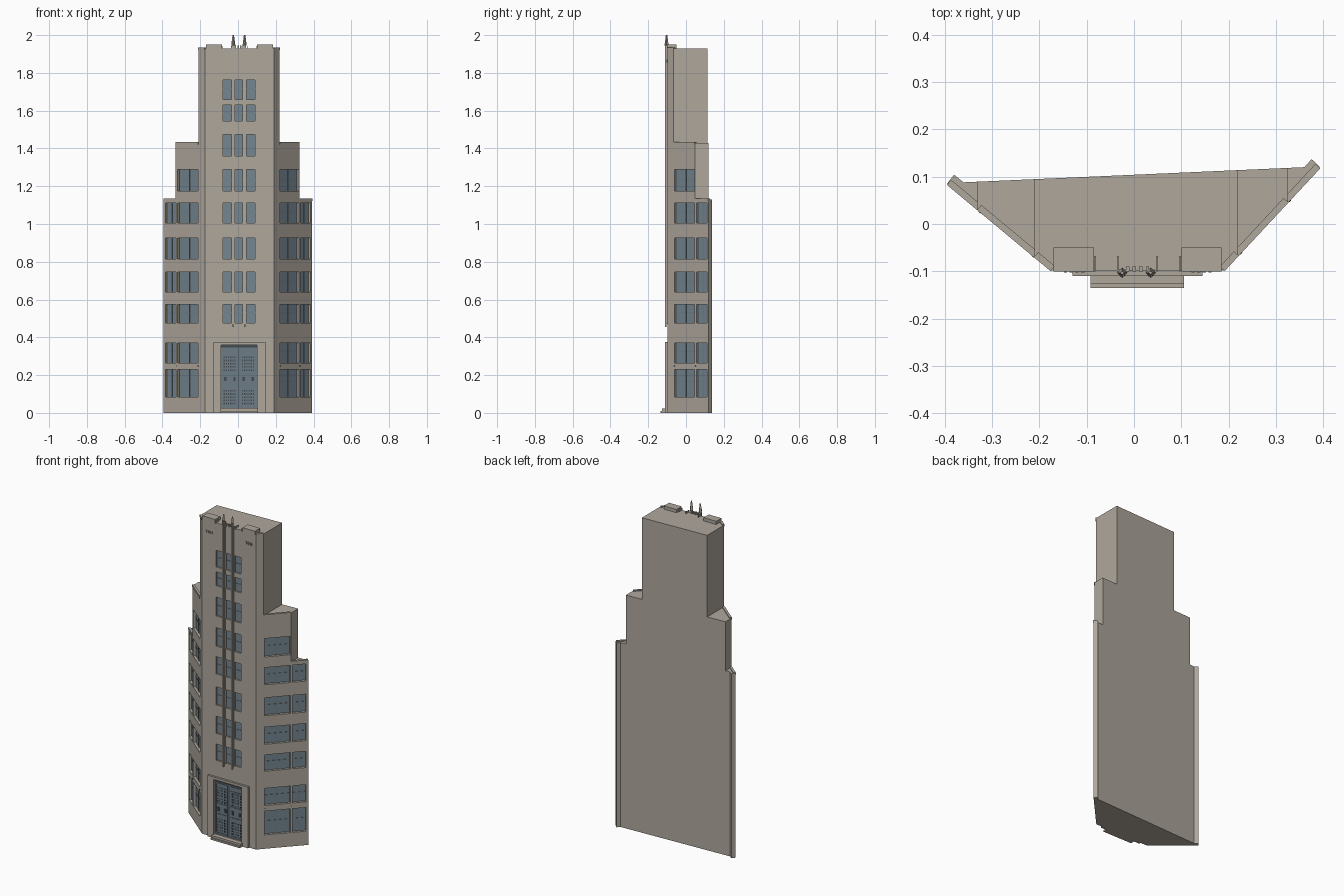
import bpy, bmesh
from mathutils import Vector

cube = bpy.data.objects.get("Cube")
if cube:
    bpy.data.objects.remove(cube, do_unlink=True)


def material(name, rgb):
    m = bpy.data.materials.new(name)
    m.use_nodes = True
    m.diffuse_color = (*rgb, 1)
    m.node_tree.nodes["Principled BSDF"].inputs["Base Color"].default_value = (*rgb, 1)
    return m


STONE = material("warm grey stone", (0.43, 0.39, 0.335))
GLASS = material("blue grey glass", (0.18, 0.238, 0.279))
DOOR = material("door blue grey", (0.15, 0.2, 0.235))
DARK = material("dark metal", (0.06, 0.07, 0.08))


def make_object(name, bm, mat):
    bmesh.ops.recalc_face_normals(bm, faces=bm.faces)
    mesh = bpy.data.meshes.new(name)
    bm.to_mesh(mesh)
    bm.free()
    mesh.materials.append(mat)
    ob = bpy.data.objects.new(name, mesh)
    bpy.context.collection.objects.link(ob)
    return ob


def prism(name, outline, offset, mat):
    bm = bmesh.new()
    face = bm.faces.new([bm.verts.new(p) for p in outline])
    ext = bmesh.ops.extrude_face_region(bm, geom=[face])
    bmesh.ops.translate(bm, vec=offset, verts=[v for v in ext["geom"] if isinstance(v, bmesh.types.BMVert)])
    return make_object(name, bm, mat)


class Wall:
    """Facade plane: u runs along the wall, d sticks out of it."""
    def __init__(self, start, end, flip=1):
        self.o = Vector((*start, 0))
        span = Vector((*end, 0)) - self.o
        self.length = span.length
        self.u = span.normalized()
        self.n = Vector((self.u.y, -self.u.x, 0)) * flip

    def at(self, u, d, z):
        return self.o + self.u * u + self.n * d + Vector((0, 0, z))


def boxes(name, mat, items):
    """One object made of boxes, each (wall, u0, u1, d0, d1, z0, z1)."""
    bm = bmesh.new()
    for w, u0, u1, d0, d1, z0, z1 in items:
        ring = [bm.verts.new(w.at(u, d, z0)) for u, d in ((u0, d0), (u1, d0), (u1, d1), (u0, d1))]
        face = bm.faces.new(ring)
        ext = bmesh.ops.extrude_face_region(bm, geom=[face])
        bmesh.ops.translate(bm, vec=(0, 0, z1 - z0),
                            verts=[v for v in ext["geom"] if isinstance(v, bmesh.types.BMVert)])
    return make_object(name, bm, mat)


def boolean(ob, cutter, operation):
    cutter.hide_render = True
    mod = ob.modifiers.new(operation.lower(), "BOOLEAN")
    mod.object, mod.operation, mod.solver = cutter, operation, "EXACT"
    bpy.context.view_layer.objects.active = ob
    bpy.ops.object.modifier_apply(modifier=mod.name)
    bpy.data.objects.remove(cutter, do_unlink=True)


# Facade planes
LEFT_CORNER, RIGHT_CORNER = (-0.175, -0.098), (0.19, -0.098)
FRONT = Wall((0, -0.098), (1, -0.098))
EAST = Wall(RIGHT_CORNER, (0.393, 0.12))
WEST = Wall(LEFT_CORNER, (-0.395, 0.085), -1)

# Body: footprint prism trimmed by the stepped outline
footprint = [LEFT_CORNER, RIGHT_CORNER, (0.393, 0.12), (0.375, 0.137), (0.36, 0.12),
             (-0.36, 0.088), (-0.38, 0.104), (-0.395, 0.085)]
body = prism("tower_body", [(x, y, 0) for x, y in footprint], (0, 0, 1.93), STONE)
steps = [(-0.5, -0.1), (0.5, -0.1), (0.5, 1.13), (0.325, 1.13), (0.325, 1.43), (0.22, 1.43), (0.22, 2.1),
         (-0.21, 2.1), (-0.21, 1.43), (-0.33, 1.43), (-0.33, 1.13), (-0.5, 1.13)]
boolean(body, prism("step_outline", [(x, -0.5, z) for x, z in steps], (0, 1, 0), STONE), "INTERSECT")

# Window openings
upper = [(0.475, 0.575), (0.64, 0.745), (0.815, 0.925), (1.005, 1.11), (1.175, 1.288)]
ground = [(0.085, 0.23), (0.265, 0.37)]
top = [(1.36, 1.475), (1.545, 1.63), (1.66, 1.762)]
openings = []
for wall in (EAST, WEST):
    for z0, z1 in ground + upper:
        for a, b in ((0.165, 0.655), (0.70, 0.955)):
            if b < 0.7 or z1 < 1.13:
                openings.append((wall, a * wall.length, b * wall.length, 0.018, z0, z1))
for z0, z1 in upper + top:
    for a, b in ((-0.08, -0.035), (-0.015, 0.025), (0.045, 0.09)):
        openings.append((FRONT, a, b, 0.012, z0, z1))

cuts = [(w, a, b, -d, 0.03, z0, z1) for w, a, b, d, z0, z1 in openings]
cuts.append((FRONT, -0.09, 0.10, -0.012, 0.03, 0.025, 0.36))
boolean(body, boxes("opening_cutter", STONE, cuts), "DIFFERENCE")

# Glass and glazing bars
boxes("window_glass", GLASS, [(w, a, b, -d, 0.003 - d, z0, z1) for w, a, b, d, z0, z1 in openings])
bars = []
for w, a, b, d, z0, z1 in openings:
    mid = z0 + (z1 - z0) * 0.55
    bars.append((w, a, b, 0.002 - d, 0.005 - d, mid - 0.001, mid + 0.001))
    if w is not FRONT:
        c = (a + b) / 2
        bars.append((w, c - 0.0015, c + 0.0015, 0.002 - d, 0.006 - d, z0, z1))
boxes("glazing_bars", DOOR, bars)

# Copings on the stepped roofs
copings = []
for wall, a, b in ((EAST, 0.148, 0.665), (WEST, 0.16, 0.705)):
    for u0, u1, z in ((0, a, 1.93), (a, b, 1.43), (b, 0.995, 1.13)):
        copings.append((wall, u0 * wall.length, u1 * wall.length, -0.012, 0.002, z - 0.008, z + 0.005))
boxes("roof_copings", STONE, copings)

# Roof blocks, thin fins and small merlons
roof = [(FRONT, -0.17, -0.085, -0.048, 0.002, 1.925, 1.95), (FRONT, 0.10, 0.185, -0.048, 0.002, 1.925, 1.95)]
roof += [(FRONT, x, x + 0.003, -0.03, 0.002, 1.925, 1.942) for x in (-0.083, -0.036, 0.048, 0.095)]
roof += [(FRONT, -0.017 + i * 0.014, -0.010 + i * 0.014, -0.008, 0.002, 1.925, 1.945) for i in range(4)]
boxes("roof_ornaments", STONE, roof)
boxes("facade_dentils", STONE, [(FRONT, c + i * 0.012, c + i * 0.012 + 0.007, -0.002, 0.004, 1.855, 1.87)
                                for c in (-0.148, 0.121) for i in range(4)])

# Twin masts: pier, bracket and tapered tip
for name, x in (("right_mast", -0.025), ("left_mast", 0.035)):
    boxes(name, STONE, [(FRONT, x - 0.008, x + 0.008, -0.002, 0.007, 0.47, 1.945),
                        (FRONT, x - 0.0045, x + 0.0045, 0.005, 0.014, 0.455, 1.965)])
    bm = bmesh.new()
    bmesh.ops.create_cone(bm, segments=4, radius1=0.011, radius2=0.004, depth=0.055, cap_ends=True)
    bmesh.ops.translate(bm, vec=(x, -0.103, 1.9725), verts=bm.verts)
    make_object(name + "_tip", bm, STONE)

# Entrance surround and steps
boxes("door_surround", STONE, [
    (FRONT, -0.13, -0.09, -0.002, 0.012, 0, 0.375), (FRONT, 0.10, 0.145, -0.002, 0.012, 0, 0.375),
    (FRONT, -0.09, 0.10, -0.002, 0.012, 0.36, 0.375)])
boxes("entrance_steps", STONE, [(FRONT, -0.092, 0.106, -0.002, 0.037, 0, 0.010),
                                (FRONT, -0.092, 0.106, -0.002, 0.028, 0.010, 0.022)])

# Double door with pierced panels, rails and handles
boxes("door_leaves", DOOR, [(FRONT, -0.09, 0.0035, -0.012, -0.004, 0.025, 0.345),
                            (FRONT, 0.0065, 0.10, -0.012, -0.004, 0.025, 0.345)])
boxes("door_transom", DARK, [(FRONT, -0.09, 0.10, -0.012, -0.006, 0.345, 0.36),
                             (FRONT, 0.0035, 0.0065, -0.012, -0.006, 0.025, 0.345)])
rails, holes = [], []
for x in (-0.085, 0.012):
    for z in (0.03, 0.145, 0.21, 0.305, 0.333):
        rails.append((FRONT, x, x + 0.083, -0.005, -0.001, z, z + 0.006))
    for u in (x, x + 0.079):
        rails.append((FRONT, u, u + 0.004, -0.005, -0.001, 0.03, 0.339))
    for base in (0.045, 0.222):
        for row in range(5):
            for col in range(6):
                u, z = x + 0.009 + col * 0.0115, base + row * 0.017
                holes.append((FRONT, u, u + 0.006, -0.005, -0.003, z, z + 0.009))
    for u in (x + 0.012, x + 0.06):
        holes.append((FRONT, u, u + 0.012, -0.005, 0.001, 0.168, 0.19))
boxes("door_rails", DOOR, rails)
boxes("door_piercings", DARK, holes)

# Small bosses on the band between the lower floors
boxes("band_bosses", DARK, [(w, f * w.length - 0.003, f * w.length + 0.003, -0.001, 0.003, 0.245, 0.251)
                            for w in (EAST, WEST) for f in (0.17, 0.68)])
